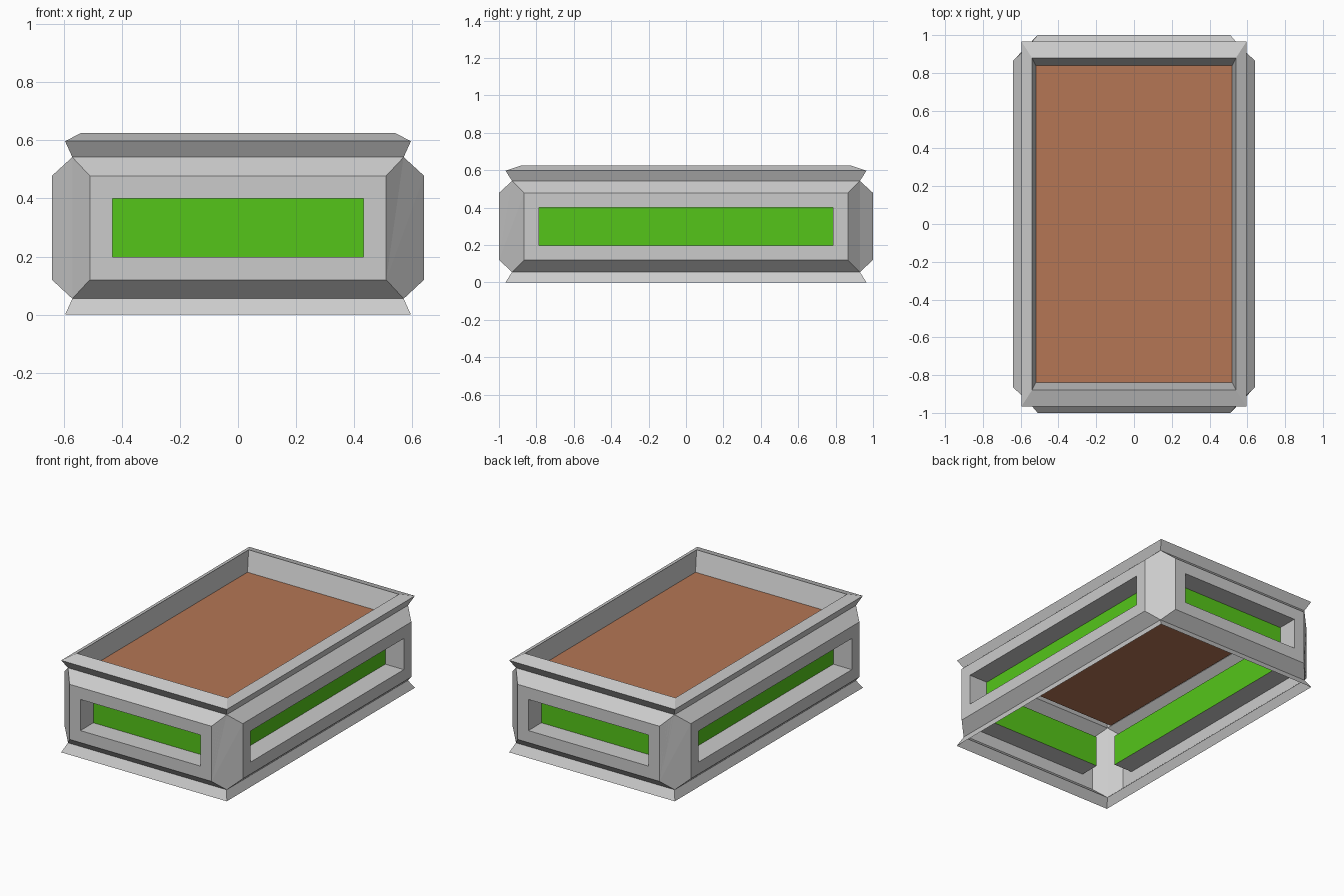
import bpy, bmesh, math

if "Cube" in bpy.data.objects:
    bpy.data.objects.remove(bpy.data.objects["Cube"])


def material(name, color):
    m = bpy.data.materials.new(name)
    m.diffuse_color = (*color, 1)
    m.use_nodes = True
    m.node_tree.nodes["Principled BSDF"].inputs["Base Color"].default_value = m.diffuse_color
    return m


def make_object(name, faces, mat=None):
    bm = bmesh.new()
    for pts in faces:
        bm.faces.new([bm.verts.new(p) for p in pts])
    bmesh.ops.remove_doubles(bm, verts=bm.verts, dist=1e-4)
    me = bpy.data.meshes.new(name)
    bm.to_mesh(me)
    bm.free()
    ob = bpy.data.objects.new(name, me)
    bpy.context.collection.objects.link(ob)
    if mat:
        me.materials.append(mat)
    return ob


def bridge(rings):
    """Quads joining successive closed rings of points."""
    faces = []
    for a, b in zip(rings, rings[1:]):
        n = len(a)
        faces += [[a[i], a[(i + 1) % n], b[(i + 1) % n], b[i]] for i in range(n)]
    return faces


def flat_rect(x, y, z):
    return [(-x, -y, z), (x, -y, z), (x, y, z), (-x, y, z)]


def wall_rect(half, depth, z0, z1):
    return [(-half, -depth, z0), (half, -depth, z0), (half, -depth, z1), (-half, -depth, z1)]


green = material("panel_green", (0.09, 0.56, 0.01))
soil_brown = material("soil_brown", (0.46, 0.18, 0.09))

# Flared foot, open underneath
make_object("foot", bridge([flat_rect(0.595, 0.965, 0), flat_rect(0.57, 0.93, 0.055)]))

# Flared rim turning inward down to the soil
make_object("rim", bridge([flat_rect(0.57, 0.93, 0.542), flat_rect(0.595, 0.965, 0.597),
                           flat_rect(0.54, 0.88, 0.625), flat_rect(0.52, 0.84, 0.5)]))

# Soil bed
make_object("soil", [flat_rect(0.52, 0.84, 0.5)], soil_brown)

# Bevelled walls with recessed windows: (name, half width, depth, turn)
walls = [("front", 0.51, 1.0, 0), ("right", 0.865, 0.64, 90),
         ("back", 0.51, 1.0, 180), ("left", 0.865, 0.64, 270)]
for name, half, depth, turn in walls:
    root = (0.57, 0.93) if turn % 180 == 0 else (0.93, 0.57)
    win, back = half - 0.078, depth - 0.133
    rings = [wall_rect(*root, 0.055, 0.542), wall_rect(half, depth, 0.12, 0.478),
             wall_rect(win, depth, 0.198, 0.4), wall_rect(win, back, 0.198, 0.4)]
    wall = make_object(name + "_wall", bridge(rings))
    panel = make_object(name + "_panel", [rings[-1]], green)
    wall.rotation_euler.z = panel.rotation_euler.z = math.radians(turn)

# Chamfered corner posts
for sx in (-1, 1):
    for sy in (-1, 1):
        pts = [(0.57, 0.93, 0.055), (0.64, 0.865, 0.12), (0.64, 0.865, 0.478),
               (0.57, 0.93, 0.542), (0.51, 1.0, 0.478), (0.51, 1.0, 0.12)]
        pts = [(x * sx, y * sy, z) for x, y, z in pts]
        if sx * sy < 0:
            pts.reverse()
        # two halves, creased along the middle
        make_object(("back" if sy > 0 else "front") + ("_right" if sx > 0 else "_left") + "_post",
                    [pts[:4], [pts[0], pts[3], pts[4], pts[5]]])
